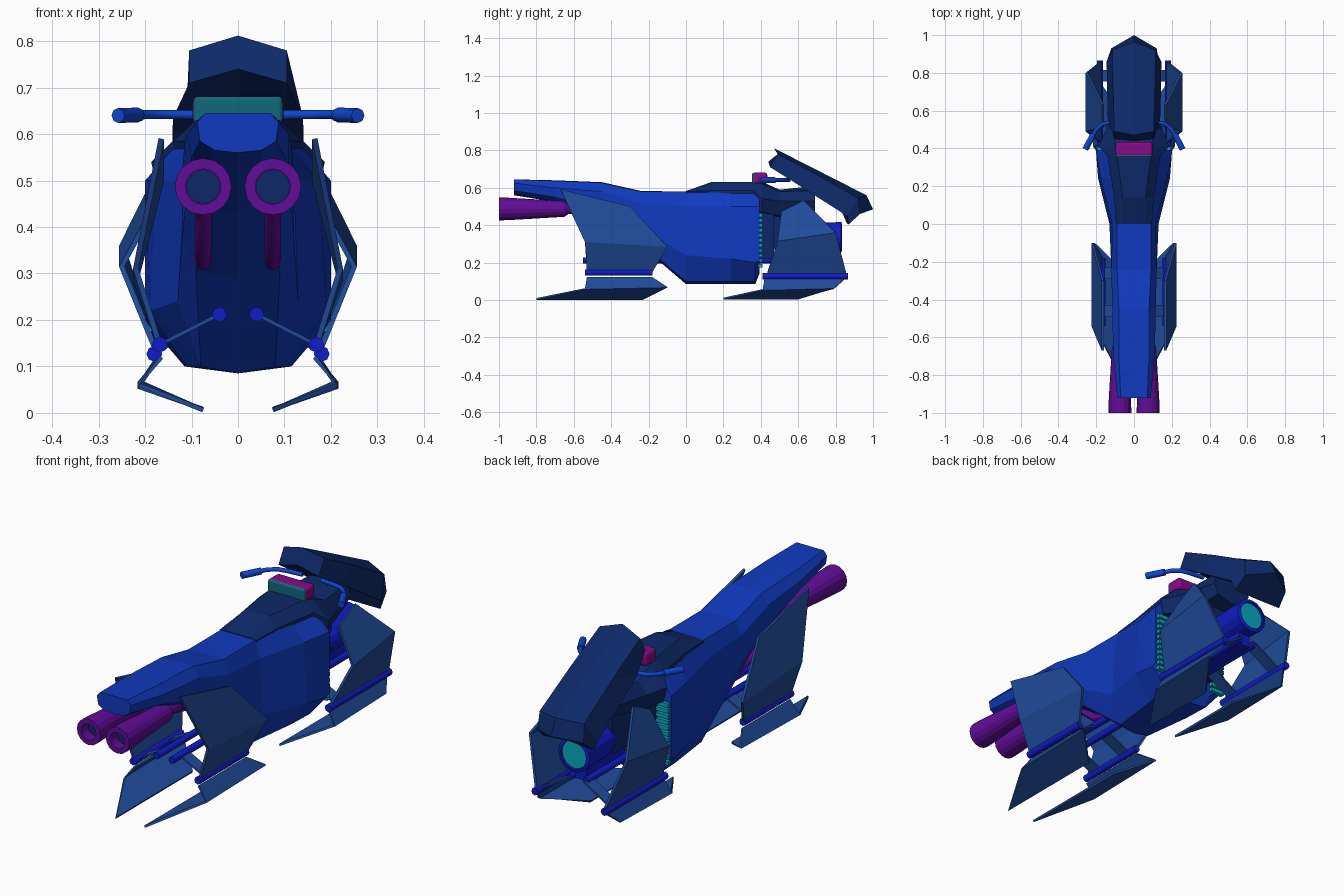
import bpy, bmesh, math
from mathutils import Matrix

if "Cube" in bpy.data.objects:
    bpy.data.objects.remove(bpy.data.objects["Cube"])


def mat(name, r, g, b):
    m = bpy.data.materials.new(name)
    m.diffuse_color = (r, g, b, 1)
    m.use_nodes = True
    m.node_tree.nodes["Principled BSDF"].inputs["Base Color"].default_value = m.diffuse_color
    return m


BLUE = mat("body blue", 0.005, 0.042, 0.52)
NAVY = mat("navy", 0.004, 0.022, 0.14)
STEEL = mat("fin blue", 0.014, 0.07, 0.32)
ROD = mat("rod blue", 0.005, 0.012, 0.58)
BAR = mat("handlebar blue", 0.005, 0.06, 0.65)
PURPLE = mat("purple", 0.12, 0.004, 0.31)
MAGENTA = mat("magenta", 0.25, 0.003, 0.25)
TEAL = mat("teal", 0.003, 0.40, 0.52)
SCREEN = mat("dark teal", 0.005, 0.14, 0.2)


def finish(name, bm, m, mirror=False):
    bmesh.ops.recalc_face_normals(bm, faces=bm.faces)
    me = bpy.data.meshes.new(name)
    bm.to_mesh(me)
    bm.free()
    me.materials.append(m)
    ob = bpy.data.objects.new(name, me)
    bpy.context.collection.objects.link(ob)
    if mirror:
        ob.modifiers.new("mirror", "MIRROR").use_mirror_merge = False
    return ob


def loft(name, halves, m):
    """Half sections run from top centre to bottom centre; each is mirrored into a ring."""
    bm = bmesh.new()
    rings = []
    for h in halves:
        ring = h + [(-x, y, z) for x, y, z in h[-2:0:-1]]
        rings.append([bm.verts.new(p) for p in ring])
    n = len(rings[0])
    for a, b in zip(rings, rings[1:]):
        for i in range(n):
            j = (i + 1) % n
            bm.faces.new((a[i], a[j], b[j], b[i]))
    bm.faces.new(rings[0])
    bm.faces.new(rings[-1])
    return finish(name, bm, m)


def section(y, *pts):
    return [(x, y, z) for x, z in pts]


def plate(name, rows, m, t=0.012):
    """Folded thin plate from rows of points, on both sides."""
    bm = bmesh.new()
    vs = [[bm.verts.new(p) for p in r] for r in rows]
    for a, b in zip(vs, vs[1:]):
        for i in range(len(a) - 1):
            bm.faces.new((a[i], a[i + 1], b[i + 1], b[i]))
    ob = finish(name, bm, m)
    s = ob.modifiers.new("thickness", "SOLIDIFY")
    s.thickness, s.offset = t, 0
    ob.modifiers.new("mirror", "MIRROR").use_mirror_merge = False
    return ob


def lathe(name, profile, x, z, m, sides=16, mirror=False):
    """Revolve (radius, y) points about an axis along y."""
    bm = bmesh.new()
    rings = []
    for r, y in profile:
        rings.append([bm.verts.new((x + r * math.cos(k * 2 * math.pi / sides), y,
                                    z + r * math.sin(k * 2 * math.pi / sides))) for k in range(sides)])
    for a, b in zip(rings, rings[1:]):
        for i in range(sides):
            j = (i + 1) % sides
            bm.faces.new((a[i], a[j], b[j], b[i]))
    bm.faces.new(rings[0])
    bm.faces.new(rings[-1])
    return finish(name, bm, m, mirror)


def tube(name, pts, r, m):
    cu = bpy.data.curves.new(name, "CURVE")
    cu.dimensions = "3D"
    cu.bevel_depth, cu.bevel_resolution, cu.use_fill_caps = r, 2, True
    sp = cu.splines.new("POLY")
    sp.points.add(len(pts) - 1)
    for p, co in zip(sp.points, pts):
        p.co = (*co, 1)
    cu.materials.append(m)
    ob = bpy.data.objects.new(name, cu)
    bpy.context.collection.objects.link(ob)
    ob.modifiers.new("mirror", "MIRROR").use_mirror_merge = False
    return ob


def box(name, lo, hi, m, bevel=0, mirror=False):
    bm = bmesh.new()
    size = [b - a for a, b in zip(lo, hi)]
    mid = [(a + b) / 2 for a, b in zip(lo, hi)]
    bmesh.ops.create_cube(bm, size=1, matrix=Matrix.Translation(mid) @ Matrix.Diagonal((*size, 1)))
    ob = finish(name, bm, m, mirror)
    if bevel:
        b = ob.modifiers.new("bevel", "BEVEL")
        b.width, b.segments = bevel, 3
    return ob


# Seat and main hull
loft("seat_and_hull", [
    section(-.92, (0, .645), (.07, .645), (.088, .625), (.082, .585), (.05, .565), (0, .56)),
    section(-.70, (0, .64), (.08, .637), (.11, .60), (.10, .55), (.06, .53), (0, .525)),
    section(-.45, (0, .63), (.08, .627), (.115, .58), (.11, .48), (.08, .44), (0, .43)),
    section(-.24, (0, .583), (.09, .58), (.12, .52), (.12, .38), (.09, .30), (0, .29)),
    section(0, (0, .58), (.09, .58), (.115, .50), (.13, .24), (.08, .10), (0, .085)),
    section(.24, (0, .58), (.11, .58), (.175, .50), (.19, .22), (.11, .10), (0, .085)),
    section(.37, (0, .58), (.13, .58), (.20, .50), (.20, .20), (.115, .10), (0, .085)),
    section(.392, (0, .58), (.13, .58), (.20, .50), (.20, .21), (.115, .15), (0, .14)),
], BLUE)

# Tank cover and neck
loft("tank_cover", [
    section(0, (0, .583), (.06, .583), (.095, .58), (.09, .55), (0, .55)),
    section(.14, (0, .632), (.06, .63), (.105, .585), (.10, .52), (0, .52)),
    section(.36, (0, .632), (.09, .63), (.14, .585), (.13, .47), (0, .46)),
    section(.41, (0, .63), (.10, .62), (.187, .54), (.17, .47), (0, .46)),
    section(.50, (0, .59), (.10, .58), (.15, .53), (.12, .45), (0, .44)),
    section(.69, (0, .61), (.09, .585), (.10, .53), (.08, .48), (0, .46)),
], NAVY)

# Front cowl
loft("front_cowl", [
    [(0, .47, .812), (.105, .49, .78), (.105, .45, .71), (0, .44, .74)],
    [(0, .71, .69), (.11, .70, .67), (.14, .57, .635), (0, .59, .64)],
    [(0, .965, .56), (.115, .92, .545), (.145, .86, .45), (0, .83, .48)],
    [(0, 1.0, .485), (.12, .93, .46), (.13, .87, .405), (0, .86, .41)],
], NAVY)

# Radiator core with slats along both outer edges
box("radiator_core", (-.13, .38, .22), (.13, .47, .52), NAVY)
for k in range(11):
    z = .175 + k * .027
    box(f"radiator_slat_{k}", (.12, .385, z), (.192, .408, z + .018), TEAL, mirror=True)

# Headlight
lathe("headlight_housing", [(.05, .58), (.075, .64), (.082, .83), (.066, .835), (.066, .815)], 0, .335, ROD)
lathe("headlight_lens", [(.065, .81), (.065, .825)], 0, .335, TEAL)
box("headlight_bracket", (-.05, .44, .27), (.05, .62, .48), NAVY)

# Dashboard
box("dashboard", (-.098, .357, .62), (.098, .435, .682), MAGENTA, .015)
box("dashboard_screen", (-.096, .354, .62), (.096, .372, .681), SCREEN, .012)

# Handlebars and grips
tube("handlebar", [(.05, .55, .64), (.12, .54, .642), (.165, .53, .642), (.20, .50, .642), (.25, .41, .64)], .010, BAR)
tube("grip", [(.215, .475, .641), (.258, .395, .64)], .016, BAR)

# Exhausts
lathe("exhaust", [(.038, -.94), (.038, -1), (.061, -1), (.060, -.95), (.045, -.70), (.042, -.65),
                  (.028, -.63), (.026, -.56)], .075, .487, PURPLE, mirror=True)
lathe("exhaust_core", [(.037, -.95), (.037, -.94)], .075, .487, NAVY, mirror=True)
tube("exhaust_pipe", [(.075, -.60, .487), (.075, -.52, .475), (.075, -.44, .42), (.075, -.36, .35),
                      (.075, -.26, .325)], .018, PURPLE)

# Side fins with folded middle
plate("rear_fin", [[(.165, -.67, .59), (.165, -.30, .50)],
                   [(.22, -.54, .31), (.22, -.10, .285)],
                   [(.17, -.53, .15), (.17, -.18, .15)]], STEEL)
plate("front_fin", [[(.165, .51, .47), (.165, .63, .53)],
                    [(.25, .49, .315), (.25, .80, .36)],
                    [(.175, .43, .13), (.175, .86, .13)]], STEEL)

# Lower hover skids
plate("rear_skid", [[(.165, -.53, .12), (.165, -.18, .12)],
                    [(.212, -.54, .06), (.212, -.10, .068)],
                    [(.075, -.80, .006), (.075, -.23, .006)]], STEEL, .01)
plate("front_skid", [[(.175, .42, .115), (.175, .85, .115)],
                     [(.212, .41, .055), (.212, .79, .06)],
                     [(.075, .20, .008), (.075, .60, .008)]], STEEL, .01)

# Hinge rods and linkage plates
for end, y0, y1, xh, zh in (("rear", -.54, -.18, .168, .147), ("front", .41, .865, .18, .127)):
    tube(f"{end}_hinge_rod", [(xh, y0, zh), (xh, y1, zh)], .017, ROD)
    a, b = (-.55, -.10) if end == "rear" else (.36, .80)
    tube(f"{end}_inner_rod", [(.04, a, .212), (.04, b, .212)], .016, ROD)
    for k in range(2):
        s = y0 + .05 + k * (y1 - y0 - .16)
        plate(f"{end}_link_{k}", [[(.04, s, .212), (.04, s + .06, .212)],
                                  [(xh, s, zh), (xh, s + .06, zh)]], STEEL, .008)
box("front_rod_mount", (-.03, .50, .20), (.03, .78, .27), ROD)
